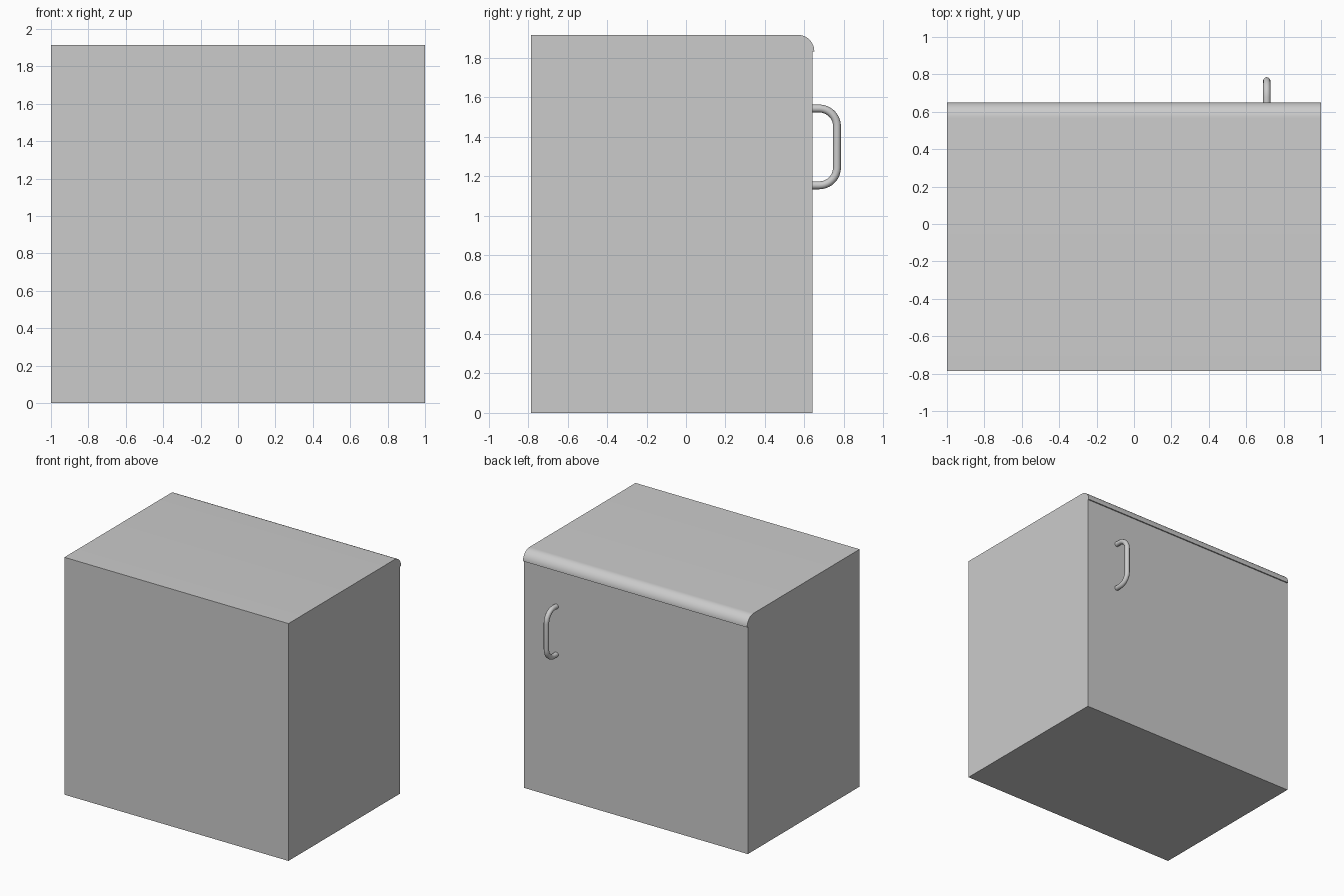
import bpy, bmesh
from math import sin, cos, pi

if "Cube" in bpy.data.objects:
    bpy.data.objects.remove(bpy.data.objects["Cube"])


def arc(cy, cz, r, a0, a1, n):
    """Points on a quarter arc in the YZ plane."""
    return [(cy + r * cos(a0 + (a1 - a0) * i / n),
             cz + r * sin(a0 + (a1 - a0) * i / n)) for i in range(n + 1)]


def smooth(obj, angle):
    bpy.ops.object.select_all(action='DESELECT')
    bpy.context.view_layer.objects.active = obj
    obj.select_set(True)
    bpy.ops.object.shade_smooth_by_angle(angle=angle)


# Cabinet: side profile with a rounded, slightly overhanging worktop edge
def make_cabinet():
    r, top, lip = 0.083, 1.915, 0.65
    profile = [(-0.785, 0), (0.64, 0), (0.64, top - r)]
    profile += arc(lip - r, top - r, r, 0, pi / 2, 12) + [(-0.785, top)]
    bm = bmesh.new()
    face = bm.faces.new([bm.verts.new((-1, y, z)) for y, z in profile])
    new = bmesh.ops.extrude_face_region(bm, geom=[face])['geom']
    bmesh.ops.translate(bm, vec=(2, 0, 0),
                        verts=[v for v in new if isinstance(v, bmesh.types.BMVert)])
    bmesh.ops.recalc_face_normals(bm, faces=bm.faces)
    mesh = bpy.data.meshes.new("cabinet")
    bm.to_mesh(mesh)
    bm.free()
    obj = bpy.data.objects.new("cabinet", mesh)
    bpy.context.collection.objects.link(obj)
    smooth(obj, 0.5)


# Door handle: round bar bent into a D shape
def make_handle():
    x, tube, r = 0.71, 0.02, 0.09
    y_out, z_low, z_high = 0.765, 1.153, 1.542
    path = [(0.635, z_low)]
    path += arc(y_out - r, z_low + r, r, -pi / 2, 0, 10)
    path += arc(y_out - r, z_high - r, r, 0, pi / 2, 10)
    path += [(0.635, z_high)]
    curve = bpy.data.curves.new("door_handle", 'CURVE')
    curve.dimensions = '3D'
    curve.bevel_depth = tube
    curve.bevel_resolution = 4
    curve.use_fill_caps = True
    spline = curve.splines.new('POLY')
    spline.points.add(len(path) - 1)
    for point, (y, z) in zip(spline.points, path):
        point.co = (x, y, z, 1)
    obj = bpy.data.objects.new("door_handle", curve)
    bpy.context.collection.objects.link(obj)
    bpy.ops.object.select_all(action='DESELECT')
    bpy.context.view_layer.objects.active = obj
    obj.select_set(True)
    bpy.ops.object.convert(target='MESH')
    smooth(bpy.context.view_layer.objects.active, 0.7)


make_cabinet()
make_handle()
